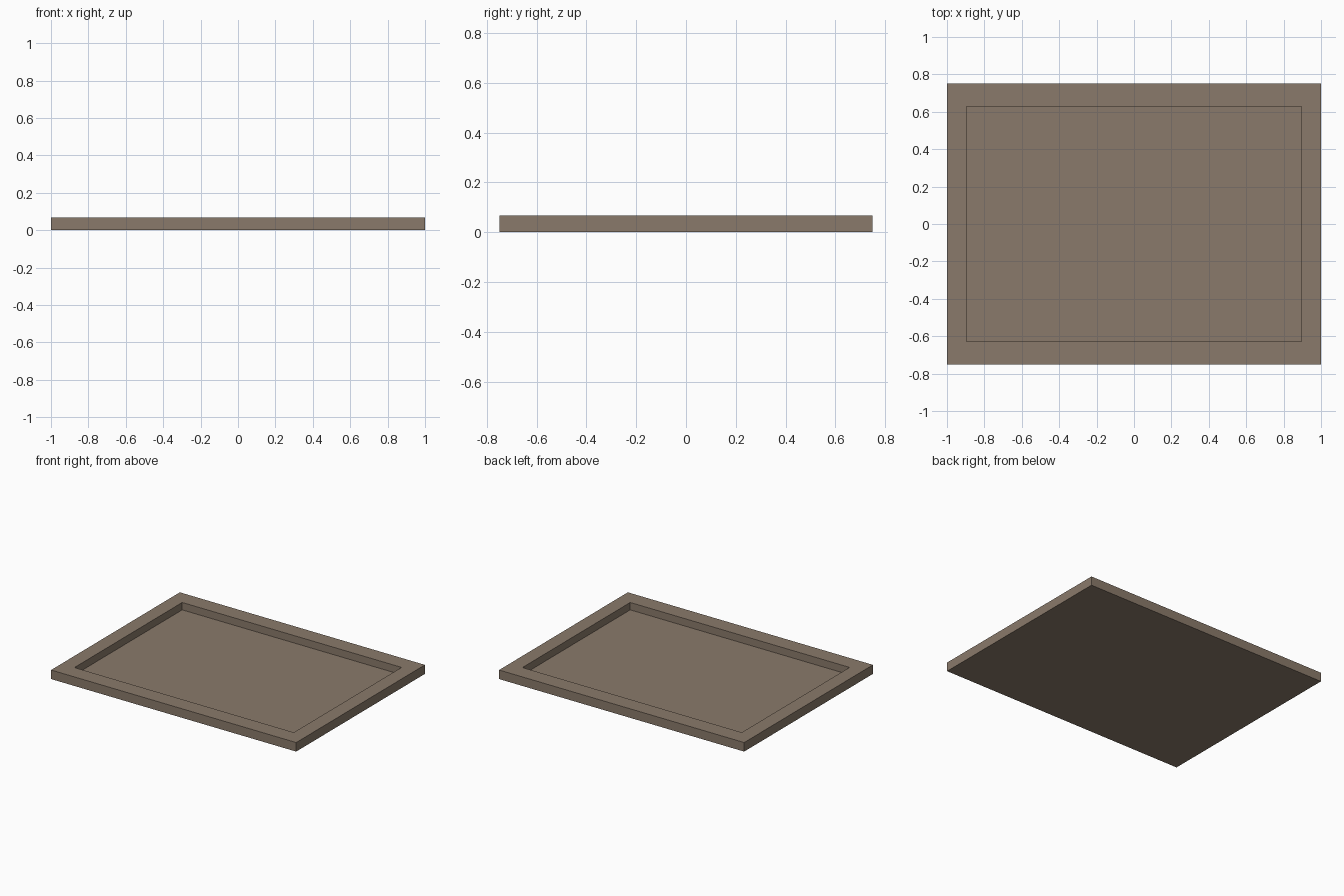
import bpy, bmesh

if "Cube" in bpy.data.objects:
    bpy.data.objects.remove(bpy.data.objects["Cube"])

W, D, H = 2.0, 1.5, 0.0667          # outer size
IW, ID, FLOOR = 1.79, 1.256, 0.012  # recess size and floor height

mat = bpy.data.materials.new("taupe")
mat.diffuse_color = (0.255, 0.195, 0.145, 1)
mat.use_nodes = True
mat.node_tree.nodes["Principled BSDF"].inputs["Base Color"].default_value = mat.diffuse_color

bm = bmesh.new()


def ring(w, d, z):
    """Rectangle of four vertices, counter-clockwise."""
    return [bm.verts.new((sx * w / 2, sy * d / 2, z))
            for sx, sy in ((-1, -1), (1, -1), (1, 1), (-1, 1))]


# Profile from outer base, up over the rim, down to the recessed floor
rings = [ring(W, D, 0), ring(W, D, H), ring(IW, ID, H), ring(IW, ID, FLOOR)]
for a, b in zip(rings, rings[1:]):
    for i in range(4):
        j = (i + 1) % 4
        bm.faces.new((a[i], a[j], b[j], b[i]))
bm.faces.new(rings[0][::-1])  # underside
bm.faces.new(rings[-1])       # recessed floor
bmesh.ops.recalc_face_normals(bm, faces=bm.faces)

mesh = bpy.data.meshes.new("tray")
bm.to_mesh(mesh)
bm.free()
mesh.materials.append(mat)
tray = bpy.data.objects.new("tray", mesh)
bpy.context.collection.objects.link(tray)
